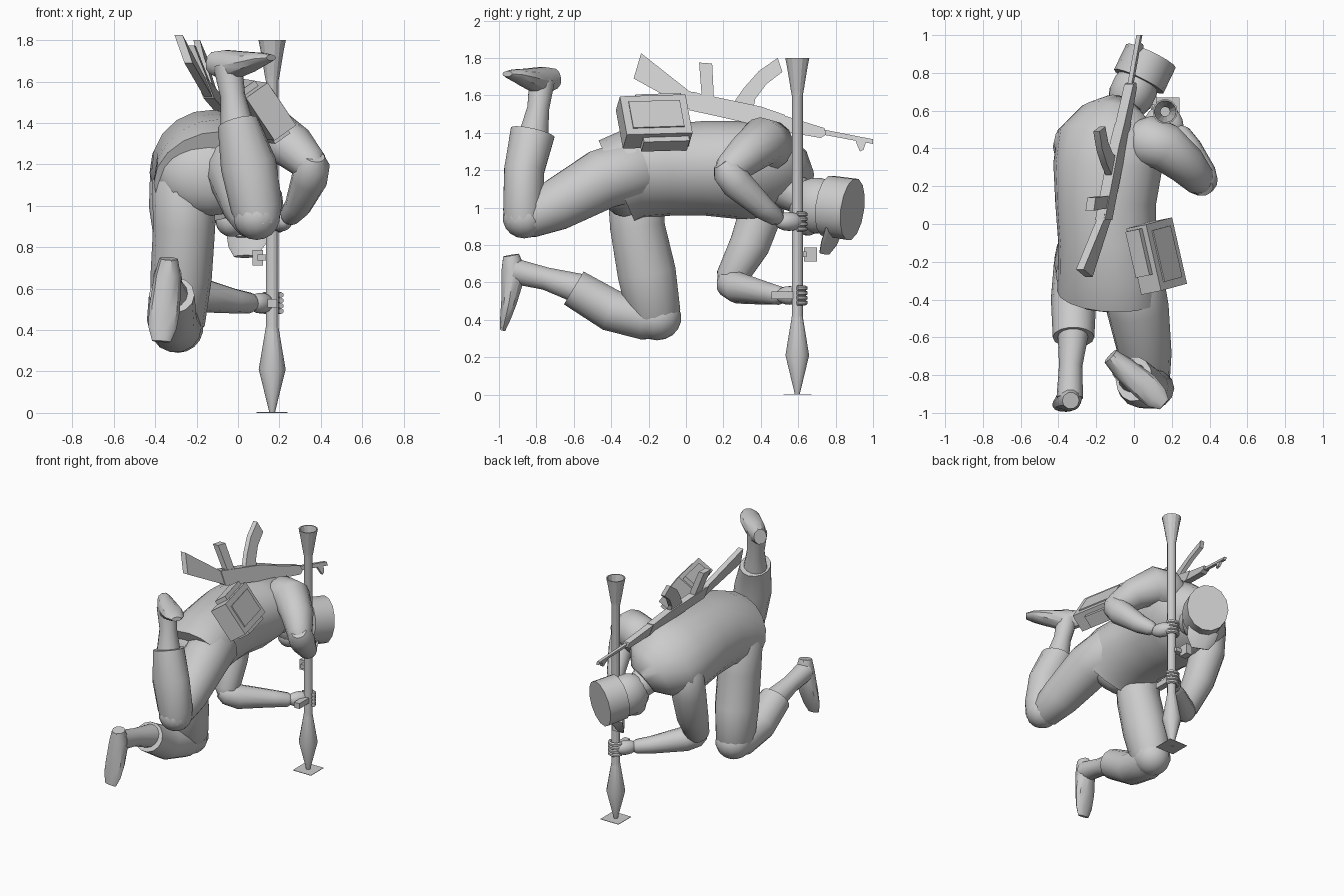
import bpy, bmesh, math
from mathutils import Vector as V, Matrix

if "Cube" in bpy.data.objects:
    bpy.data.objects.remove(bpy.data.objects["Cube"])

grey = bpy.data.materials.new("plain grey")
grey.diffuse_color = (0.6, 0.6, 0.6, 1)
grey.use_nodes = True
grey.node_tree.nodes["Principled BSDF"].inputs["Base Color"].default_value = grey.diffuse_color


def finish(name, bm, angle=45):
    bmesh.ops.recalc_face_normals(bm, faces=bm.faces)
    me = bpy.data.meshes.new(name)
    bm.to_mesh(me)
    bm.free()
    me.materials.append(grey)
    ob = bpy.data.objects.new(name, me)
    bpy.context.collection.objects.link(ob)
    bpy.ops.object.select_all(action='DESELECT')
    ob.select_set(True)
    bpy.context.view_layer.objects.active = ob
    bpy.ops.object.shade_smooth_by_angle(angle=math.radians(angle))
    return ob


def loft(name, rings, ref=(1, 0, 0), n=14, round_ends=False, angle=50):
    """Skin of elliptical rings (x, y, z, a[, b]) along a path."""
    pts = [V(r[:3]) for r in rings]
    rad = [(r[3], r[-1]) for r in rings]
    tan = [(pts[min(i + 1, len(pts) - 1)] - pts[max(i - 1, 0)]).normalized() for i in range(len(pts))]
    if round_ends:
        a, b = rad[0]
        pts.insert(0, pts[0] - tan[0] * min(a, b) * .6); rad.insert(0, (a * .6, b * .6)); tan.insert(0, tan[0])
        a, b = rad[-1]
        pts.append(pts[-1] + tan[-1] * min(a, b) * .6); rad.append((a * .6, b * .6)); tan.append(tan[-1])
    bm = bmesh.new()
    loops = []
    for p, t, (a, b) in zip(pts, tan, rad):
        s = (V(ref) - t * t.dot(V(ref))).normalized()
        w = t.cross(s)
        loops.append([bm.verts.new(p + s * a * math.cos(k * math.tau / n) + w * b * math.sin(k * math.tau / n))
                      for k in range(n)])
    for l0, l1 in zip(loops, loops[1:]):
        for k in range(n):
            bm.faces.new((l0[k], l0[(k + 1) % n], l1[(k + 1) % n], l1[k]))
    bm.faces.new(loops[0])
    bm.faces.new(loops[-1])
    return finish(name, bm, angle)


def frame(x, y):
    x = V(x).normalized()
    y = (V(y) - x * x.dot(V(y))).normalized()
    return Matrix((x, y, x.cross(y))).transposed().to_4x4()


def box(name, c, d, rot=Matrix.Identity(4)):
    bm = bmesh.new()
    bmesh.ops.create_cube(bm, size=1, matrix=Matrix.Translation(c) @ rot @ Matrix.Diagonal((*d, 1)))
    return finish(name, bm, 30)


def ball(name, c, r, rot=Matrix.Identity(4)):
    bm = bmesh.new()
    bmesh.ops.create_uvsphere(bm, u_segments=14, v_segments=9, radius=1,
                              matrix=Matrix.Translation(c) @ rot @ Matrix.Diagonal((*r, 1)))
    return finish(name, bm, 60)


def rifle_part(name, w, outline):
    """Side outline (y, z) laid in the rifle's leaning plane and thickened."""
    bm = bmesh.new()
    sides = [[bm.verts.new((0.445 + 0.107 * y - 0.387 * z + s * w, y, z)) for y, z in outline] for s in (-1, 1)]
    for s in sides:
        bm.faces.new(s)
    m = len(outline)
    for k in range(m):
        bm.faces.new((sides[0][k], sides[0][(k + 1) % m], sides[1][(k + 1) % m], sides[1][k]))
    return finish(name, bm, 25)


# torso, rolled so the right side is higher
roll = (0.9, 0, 0.42)
loft("jacket", [(-.13, -.37, 1.14, .285, .23), (-.13, -.28, 1.18, .28, .235), (-.14, -.1, 1.2, .265, .24),
                (-.15, .1, 1.21, .27, .25), (-.14, .3, 1.2, .295, .255), (-.12, .45, 1.19, .3, .235),
                (-.09, .55, 1.15, .21, .18), (-.06, .6, 1.11, .12, .12)], roll, 18, angle=60)
ball("pelvis", (-.14, -.33, 1.15), (.25, .14, .2))
loft("neck", [(-.07, .54, 1.1, .11), (-.03, .66, 1.03, .085)], n=12)

# head and cap
up = V((.42, .9, -.18)).normalized()
side = V((.9, -.42, 0)).normalized()
headrot = frame(side, up)
ball("head", (-.005, .70, 1.01), (.125, .16, .15), headrot)
ball("chin", (-.03, .65, .93), (.08, .08, .08), headrot)
loft("cap", [(.025, .755, 1.01, .145, .165), (.09, .89, .99, .145, .168)], side, 14, angle=30)
loft("cap_peak", [(.045, .79, .88, .11, .02), (.045, .765, .81, .10, .02), (.035, .74, .755, .06, .015)], side, 10)

# right arm, elbow raised outwards
loft("right_upper_sleeve", [(.06, .44, 1.33, .14), (.16, .41, 1.355, .13), (.27, .32, 1.28, .11),
                            (.35, .23, 1.2, .085)], (0, 0, 1), 14, True)
loft("right_forearm_sleeve", [(.36, .22, 1.2, .085), (.345, .27, 1.13, .088), (.29, .41, 1.0, .065),
                              (.25, .48, .95, .05)], (0, 0, 1), 12, True)
# left arm, reaching down and across
loft("left_upper_sleeve", [(-.31, .43, 1.15, .115), (-.31, .41, 1.0, .12), (-.29, .34, .8, .11),
                           (-.26, .24, .62, .085)], (1, 0, 0), 14, True)
loft("left_forearm_sleeve", [(-.26, .23, .6, .08), (-.19, .28, .57, .085), (-.02, .44, .54, .06),
                             (.06, .5, .53, .05)], (0, 0, 1), 12, True)
for nm, c, z, yaw in (("right", (.205, .55, .925), .925, -.45), ("left", (.11, .555, .53), .53, -.6)):
    ball(nm + "_hand", c, (.05, .085, .05), Matrix.Rotation(yaw if nm == "left" else .45, 4, 'Z'))
    for k in range(4):  # fingers curled round the tube
        zz = z + (k - 1.5) * .026
        ang = (0.0, .8, 1.6, 2.4, 3.2) if nm == "right" else (3.2, 2.4, 1.6, .8, 0.0)
        loft(nm + "_finger", [(.165 + .043 * math.cos(a), .595 + .043 * math.sin(a), zz, .014) for a in ang],
             (0, 0, 1), 6)

# right leg, thigh back and shin up
loft("right_thigh", [(-.02, -.25, 1.21, .17), (.02, -.45, 1.15, .165), (.06, -.7, 1.01, .14),
                     (.08, -.85, .94, .11)], (1, 0, 0), 14, True)
loft("right_shin_trouser", [(.1, -.87, .91, .1), (.09, -.87, .99, .125, .11), (.05, -.865, 1.2, .135, .11),
                            (.0, -.82, 1.4, .1, .122)], (1, 0, 0), 14)
ball("right_knee", (.09, -.865, .945), (.115, .115, .11))
loft("right_boot_shank", [(.0, -.82, 1.36, .085), (-.025, -.79, 1.53, .06), (-.05, -.77, 1.68, .07)])
loft("right_boot_foot", [(-.125, -.7, 1.69, .045, .055), (-.05, -.77, 1.675, .065, .08),
                         (.06, -.86, 1.695, .075, .05), (.12, -.92, 1.71, .065, .03),
                         (.16, -.955, 1.715, .035, .015)], (.66, .75, 0), 10, angle=35)

# left leg, thigh down and shin back
loft("left_thigh", [(-.26, -.27, 1.12, .155), (-.26, -.26, .9, .15), (-.275, -.21, .65, .148, .16),
                    (-.29, -.17, .43, .13, .145)], (1, 0, 0), 14, True)
loft("left_shin_trouser", [(-.29, -.14, .41, .11), (-.3, -.22, .41, .125, .12), (-.32, -.4, .45, .12, .115),
                           (-.32, -.6, .57, .11, .105)], (1, 0, 0), 14)
ball("left_knee", (-.29, -.155, .41), (.125, .13, .12))
loft("left_boot_shank", [(-.32, -.55, .56, .085), (-.335, -.75, .62, .062), (-.34, -.92, .66, .07)])
loft("left_boot_foot", [(-.335, -.935, .745, .045, .045), (-.34, -.92, .66, .065, .07),
                        (-.355, -.945, .5, .075, .045), (-.365, -.965, .41, .068, .03),
                        (-.37, -.98, .345, .045, .015)], (1, 0, 0), 10, angle=35)

# launcher: turned profile with an open flared end
prof = [(.013, 0), (.065, .21), (.033, .4), (.03, .42), (.03, 1.6), (.036, 1.63), (.056, 1.75), (.066, 1.8),
        (.058, 1.8), (.025, 1.62), (.025, 1.45)]
bm = bmesh.new()
rows = [[bm.verts.new((.165 + r * math.cos(k * math.tau / 14), .595 + r * math.sin(k * math.tau / 14), z))
         for k in range(14)] for r, z in prof]
for a, b in zip(rows, rows[1:]):
    for k in range(14):
        bm.faces.new((a[k], a[(k + 1) % 14], b[(k + 1) % 14], b[k]))
bm.faces.new(rows[0])
bm.faces.new(rows[-1])
finish("launcher_tube", bm, 25)
box("launcher_tip_plate", (.165, .595, .002), (.15, .15, .003))
box("launcher_sight", (.095, .665, .748), (.05, .07, .075))
box("launcher_sight_bar", (.13, .625, .75), (.07, .04, .03))
box("launcher_grip", (.165, .515, .53), (.045, .115, .04))

# rifle slung upside down on the back
rifle_part("rifle_stock", .02, [(-.24, 1.825), (-.28, 1.69), (.02, 1.525), (.06, 1.52), (.06, 1.615), (.02, 1.62)])
rifle_part("rifle_receiver", .026, [(.02, 1.62), (.02, 1.52), (.18, 1.485), (.53, 1.405), (.53, 1.495), (.4, 1.54)])
rifle_part("rifle_handguard", .024, [(.53, 1.49), (.53, 1.405), (.72, 1.372), (.75, 1.39), (.74, 1.425)])
rifle_part("rifle_barrel", .011, [(.72, 1.42), (.72, 1.392), (1.0, 1.34), (1.0, 1.365)])
rifle_part("rifle_front_sight", .009, [(.9, 1.375), (.915, 1.335), (.93, 1.3), (.95, 1.31), (.965, 1.36)])
rifle_part("rifle_grip", .022, [(.07, 1.775), (.085, 1.58), (.15, 1.57), (.14, 1.77)])
rifle_part("rifle_magazine", .016, [(.24, 1.54), (.31, 1.64), (.39, 1.73), (.49, 1.80), (.515, 1.725),
                                    (.43, 1.66), (.37, 1.58), (.36, 1.53)])

# pouch on the right hip
l, nrm = V((-.22, .97, .03)), V((.8, .18, .57))
rot = frame(l, nrm)
c = V((.12, -.17, 1.46))
box("pouch", c, (.36, .13, .25), rot)
box("pouch_flap", c + l * .04 - nrm * .01, (.25, .09, .31), rot)
box("pouch_front_panel", c + nrm * .067, (.28, .012, .17), rot)
